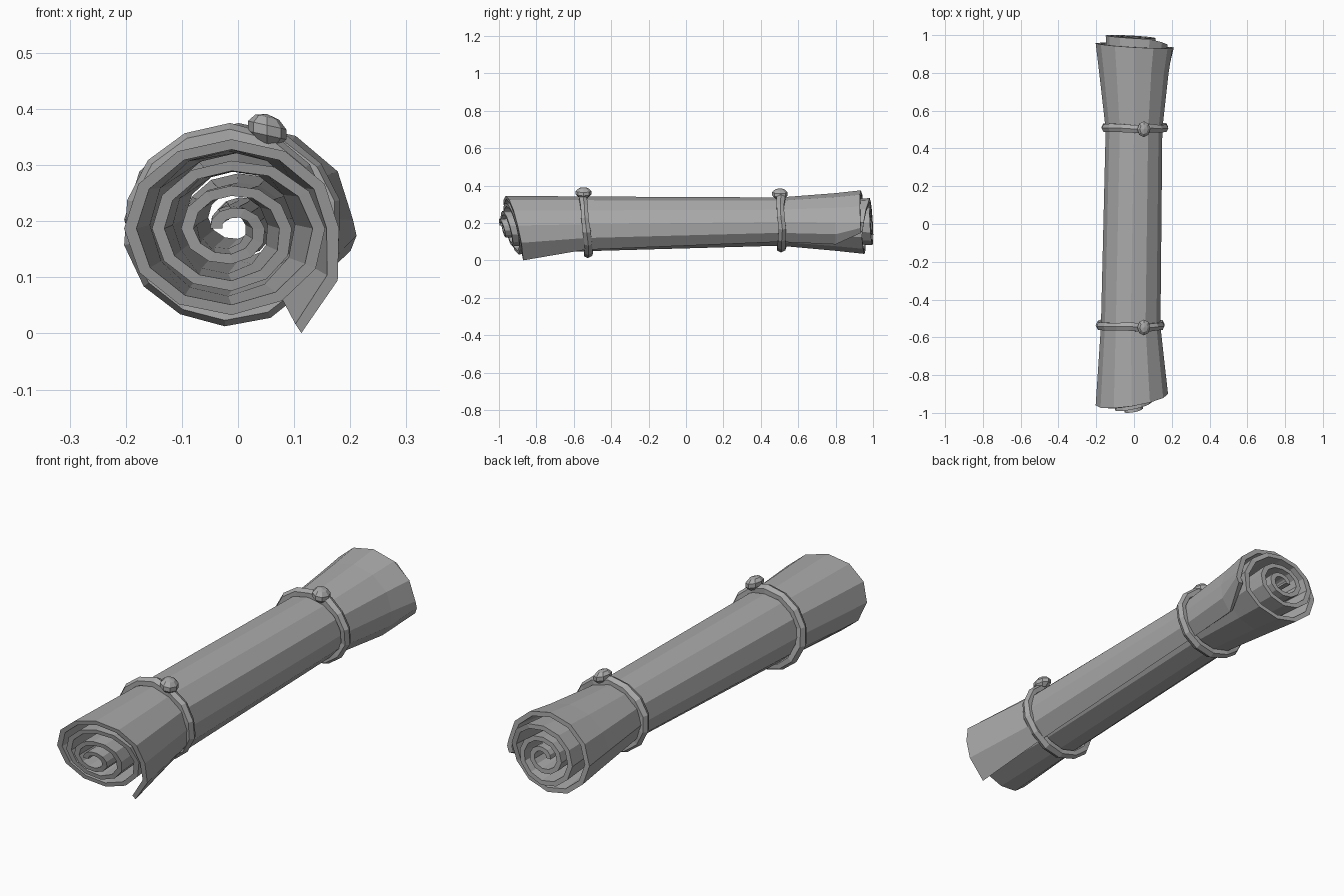
import bpy, bmesh, math, random
from mathutils import Vector

cube = bpy.data.objects.get("Cube")
if cube:
    bpy.data.objects.remove(cube)

random.seed(4)
grey = bpy.data.materials.new("plain grey")
grey.use_nodes = True
colour = (0.4, 0.4, 0.4, 1)
grey.diffuse_color = colour
grey.node_tree.nodes["Principled BSDF"].inputs["Base Color"].default_value = colour


def finish(bm, name):
    bmesh.ops.recalc_face_normals(bm, faces=bm.faces)
    mesh = bpy.data.meshes.new(name)
    bm.to_mesh(mesh)
    bm.free()
    mesh.materials.append(grey)
    obj = bpy.data.objects.new(name, mesh)
    bpy.context.collection.objects.link(obj)
    return obj


# Roll sections: y, left, right, bottom, top, loose edge angle, loose edge radius
SECTIONS = [
    (-0.93, -0.203, 0.18, 0.028, 0.346, -61, 1.34),
    (-0.54, -0.175, 0.14, 0.045, 0.342, -55, 1.12),
    (0.5, -0.15, 0.15, 0.075, 0.337, -50, 1.06),
    (0.8, -0.184, 0.183, 0.047, 0.36, -45, 1.06),
    (0.945, -0.203, 0.205, 0.03, 0.375, -18, 1.03),
]
# Relative spiral radius at every quarter turn, from outside to core
RADII = [1, 1, 1, 0.97, 0.87, 0.76, 0.74, 0.7, 0.56, 0.48, 0.47, 0.4, 0.31, 0.23, 0.2]
THICK = 0.115
STEP = 30


def spiral_radius(a):
    i = min(int(a // 90), len(RADII) - 2)
    f = a / 90 - i
    return RADII[i] * (1 - f) + RADII[i + 1] * f


def place(sec, a, r):
    y, x0, x1, z0, z1 = sec[:5]
    nx, nz = r * math.cos(math.radians(a)), r * math.sin(math.radians(a))
    # Uneven ends: slanted outer turn, inner turns pushed out
    turn = max(0, a - 330)
    if sec is SECTIONS[0]:
        y += 0.03 * nx - 0.035 * nz - 0.06 * min(1, turn / 800)
    elif sec is SECTIONS[-1]:
        y += -0.012 * nx - 0.01 * nz + 0.045 * min(1, turn / 90)
    return Vector(((x0 + x1) / 2 + nx * (x1 - x0) / 2, y,
                   (z0 + z1) / 2 + nz * (z1 - z0) / 2))


# Rolled sheet: a thick spiral strip lofted through the sections
bm = bmesh.new()
loops = []
for sec in SECTIONS:
    edge_a, edge_r = sec[5:]
    path = [(edge_a, edge_r), (edge_a / 2, (edge_r + 2.1) / 3)]
    path += [(a, spiral_radius(a)) for a in range(0, 1261, STEP)]
    outer = [bm.verts.new(place(sec, a, r)) for a, r in path]
    inner = [bm.verts.new(place(sec, a, r - THICK)) for a, r in path]
    loops.append(outer + inner[::-1])
n = len(loops[0])
for la, lb in zip(loops, loops[1:]):
    for i in range(n):
        j = (i + 1) % n
        bm.faces.new((la[i], la[j], lb[j], lb[i]))
for loop in (loops[0], loops[-1]):
    for i in range(n // 2 - 1):
        bm.faces.new((loop[i], loop[i + 1], loop[n - 2 - i], loop[n - 1 - i]))
finish(bm, "rolled_sheet")


# Cord bands: faceted rings that swell into a knot on top
def cord(name, y, x0, x1, z0, z1, lean):
    bm = bmesh.new()
    segs, sides = 14, 6
    cx, cz, rx, rz = (x0 + x1) / 2, (z0 + z1) / 2, (x1 - x0) / 2, (z1 - z0) / 2
    rings = []
    for i in range(segs):
        a = 2 * math.pi * i / segs + 0.2
        wob = random.uniform(-0.006, 0.006)
        size = random.uniform(0.022, 0.027)
        ring = []
        for k in range(sides):
            b = 2 * math.pi * k / sides
            d = size * 0.85 * math.cos(b) - 0.021
            ring.append(bm.verts.new((cx + (rx + d) * math.cos(a),
                                      y + wob + lean * math.sin(a) + size * math.sin(b),
                                      cz + (rz + d) * math.sin(a))))
        rings.append(ring)
    for i in range(segs):
        p, q = rings[i], rings[(i + 1) % segs]
        for k in range(sides):
            m = (k + 1) % sides
            bm.faces.new((p[k], p[m], q[m], q[k]))
    finish(bm, name)

    bm = bmesh.new()
    bmesh.ops.create_uvsphere(bm, u_segments=8, v_segments=5, radius=1)
    for v in bm.verts:
        v.co = Vector((0.052 + v.co.x * 0.036, y + lean + v.co.y * 0.044,
                       z1 - 0.012 + v.co.z * 0.029 - v.co.x * 0.008))
    finish(bm, name + "_knot")


cord("front_cord", -0.535, -0.205, 0.167, 0.013, 0.374, -0.013)
cord("back_cord", 0.508, -0.177, 0.187, 0.043, 0.368, -0.006)
